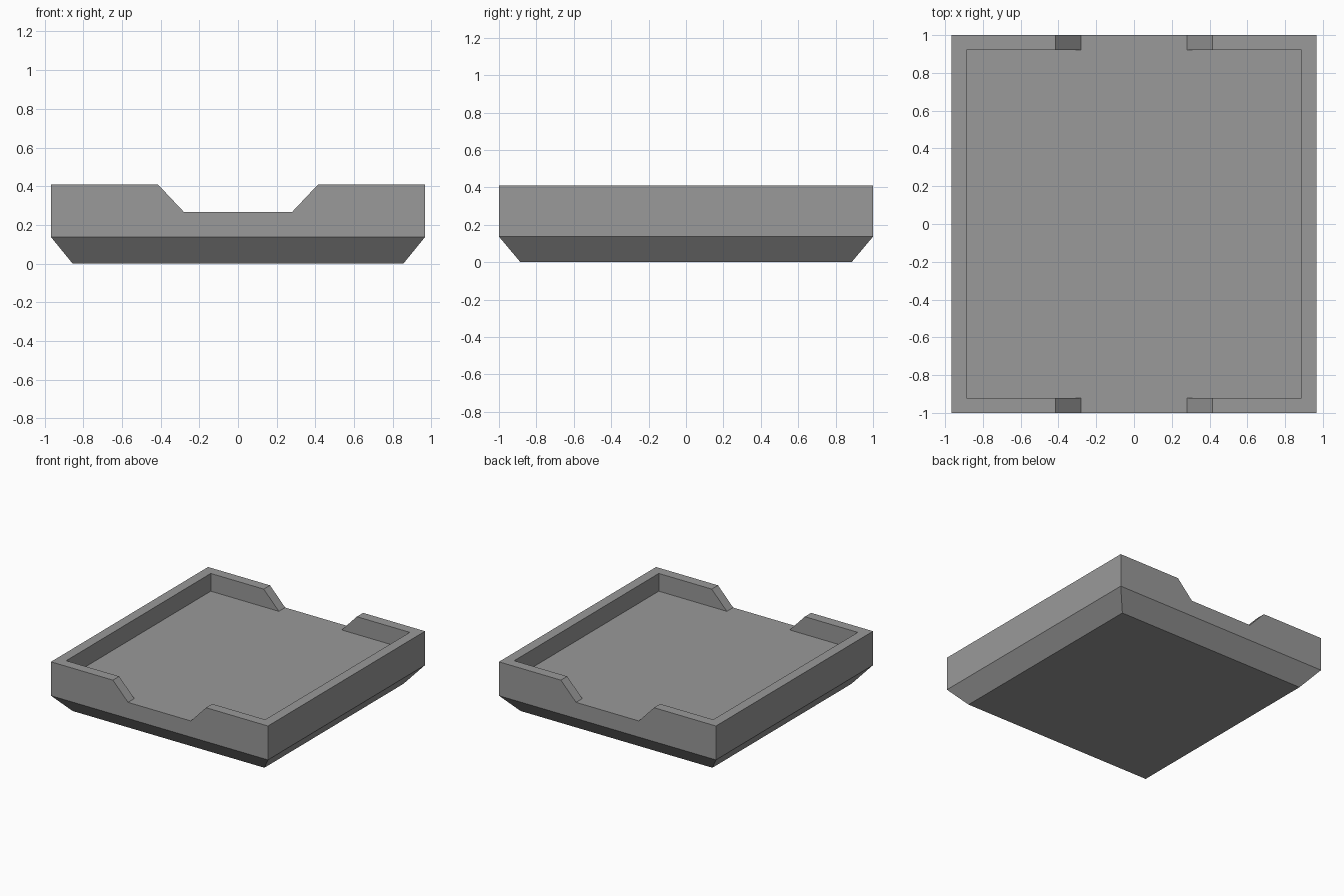
import bpy, bmesh

if "Cube" in bpy.data.objects:
    bpy.data.objects.remove(bpy.data.objects["Cube"])

# Overall half sizes, heights and wall details
X, Y = 0.967, 1.0            # outer wall
XB, YB = 0.855, 0.885        # chamfered underside
XI, YI = 0.887, 0.92         # inside of the rim
N0, N1 = 0.28, 0.415         # notch half width at floor and at rim top
ZC, ZF, ZT = 0.137, 0.267, 0.41

bm = bmesh.new()
cache = {}


def vert(x, y, z):
    key = (round(x, 4), round(y, 4), round(z, 4))
    if key not in cache:
        cache[key] = bm.verts.new(key)
    return cache[key]


def face(points):
    return bm.faces.new([vert(*p) for p in points])


def rect(x, y, z):
    return [(-x, -y, z), (x, -y, z), (x, y, z), (-x, y, z)]


# Underside with sloped skirt
low, mid = rect(XB, YB, 0), rect(X, Y, ZC)
face(low)
for i in range(4):
    j = (i + 1) % 4
    face([low[i], low[j], mid[j], mid[i]])

# Notched end walls (front and back)
for y in (-Y, Y):
    face([(-X, y, ZC), (X, y, ZC), (X, y, ZT), (N1, y, ZT), (N0, y, ZF),
          (-N0, y, ZF), (-N1, y, ZT), (-X, y, ZT)])

# C-shaped raised rim on each side, with sloped ends at the notches
half = [(N0, -Y), (N0, -YI), (XI, -YI), (XI, YI), (N0, YI), (N0, Y)]
for s in (-1, 1):
    face([(s * X, -Y, ZC), (s * X, Y, ZC), (s * X, Y, ZT), (s * X, -Y, ZT)])
    lo = [(s * x, y, ZF) for x, y in half]
    hi = [(s * (N1 if x == N0 else x), y, ZT) for x, y in half]
    for i in range(5):
        face([lo[i], lo[i + 1], hi[i + 1], hi[i]])
    face(hi + [(s * X, Y, ZT), (s * X, -Y, ZT)])

# Tray floor running out through both notches
face([(x, y, ZF) for x, y in half] + [(-x, y, ZF) for x, y in reversed(half)])

bmesh.ops.recalc_face_normals(bm, faces=bm.faces)
mesh = bpy.data.meshes.new("tray")
bm.to_mesh(mesh)
bm.free()

# Dark grey finish
grey = bpy.data.materials.new("dark_grey")
grey.diffuse_color = (0.32, 0.32, 0.32, 1)
grey.use_nodes = True
grey.node_tree.nodes["Principled BSDF"].inputs["Base Color"].default_value = grey.diffuse_color
mesh.materials.append(grey)
bpy.context.collection.objects.link(bpy.data.objects.new("tray", mesh))
